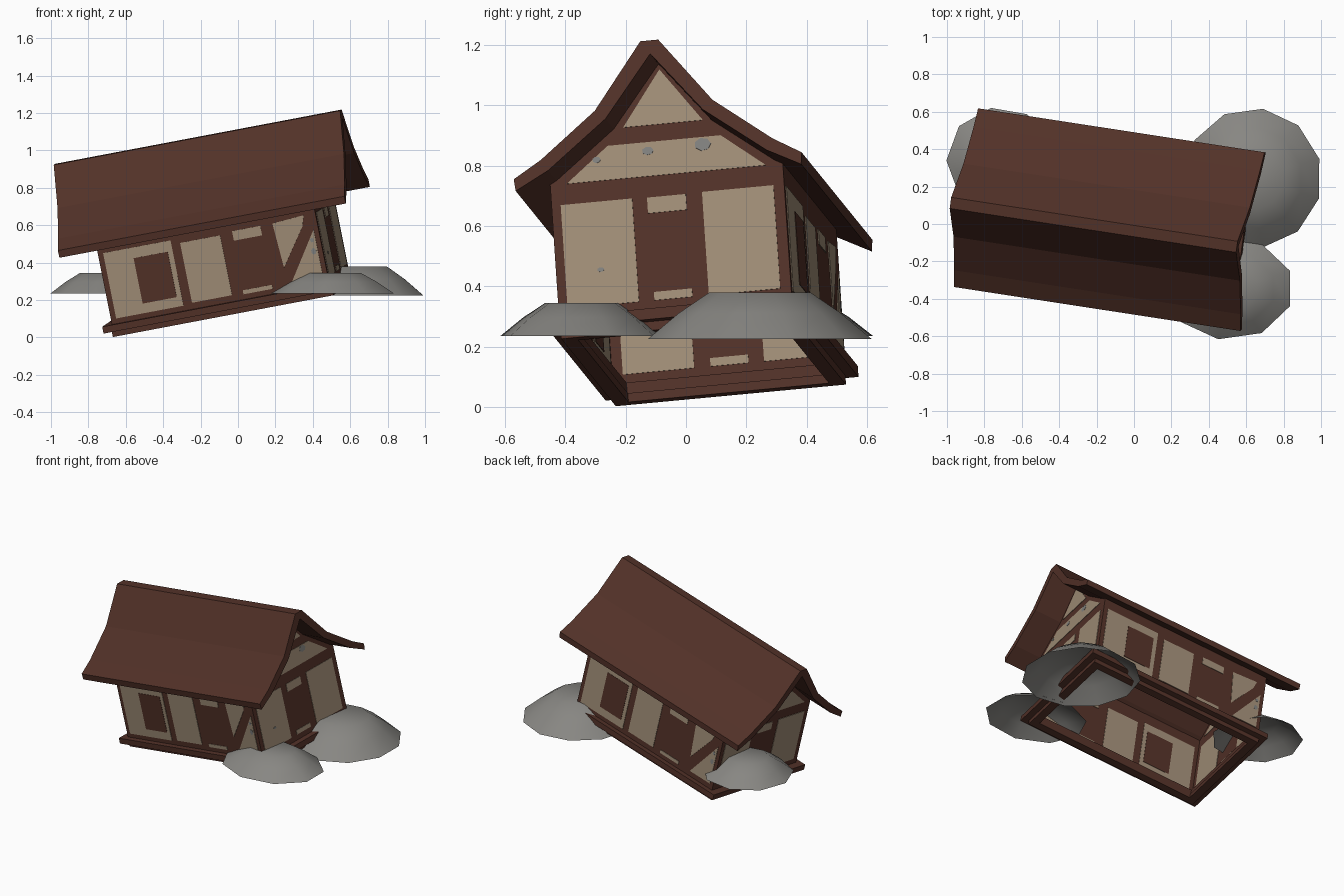
import bpy, bmesh, math
from mathutils import Matrix, Vector

if "Cube" in bpy.data.objects:
    bpy.data.objects.remove(bpy.data.objects["Cube"])


def material(name, rgb):
    m = bpy.data.materials.new(name)
    m.diffuse_color = (*rgb, 1)
    m.use_nodes = True
    m.node_tree.nodes["Principled BSDF"].inputs["Base Color"].default_value = m.diffuse_color
    return m


BROWN = material("dark brown timber", (0.085, 0.031, 0.021))
CREAM = material("cream plaster", (0.355, 0.27, 0.185))
PATCH = material("bare grey plaster", (0.22, 0.22, 0.21))
STONE = material("grey stone", (0.245, 0.24, 0.225))

# Tilted house frame: length, width and up directions
L = Vector((0.9716, -0.149, 0.184)).normalized()
U = L.cross(Vector((0.135, 0.986, 0.093))).normalized()
W = U.cross(L)
HOUSE = Matrix((L, W, U)).transposed().to_4x4()
HOUSE.translation = -0.008 * L + 0.068 * W


def finish(bm, name, mat, matrix=Matrix(), smooth=False):
    bmesh.ops.transform(bm, matrix=matrix, verts=bm.verts)
    me = bpy.data.meshes.new(name)
    bm.to_mesh(me)
    bm.free()
    me.materials.append(mat)
    for p in me.polygons:
        p.use_smooth = smooth
    ob = bpy.data.objects.new(name, me)
    bpy.context.collection.objects.link(ob)
    return ob


def plate(name, pts, thick, mat, matrix):
    """Polygon in xy, extruded evenly about z = 0 (flat sheet when thick is 0)."""
    bm = bmesh.new()
    f = bm.faces.new([bm.verts.new((x, y, -thick / 2)) for x, y in pts])
    if thick:
        ext = bmesh.ops.extrude_face_region(bm, geom=[f])
        vs = [g for g in ext["geom"] if isinstance(g, bmesh.types.BMVert)]
        bmesh.ops.translate(bm, verts=vs, vec=(0, 0, thick))
    bmesh.ops.recalc_face_normals(bm, faces=bm.faces)
    return finish(bm, name, mat, matrix)


def rect(x0, x1, y0, y1):
    return [(x0, y0), (x1, y0), (x1, y1), (x0, y1)]


def disc(x, y, rx, ry, n=7):
    return [(x + rx * math.cos(2 * math.pi * i / n), y + ry * math.sin(2 * math.pi * i / n)) for i in range(n)]


def box(name, x0, x1, y0, y1, z0, z1):
    m = HOUSE @ Matrix.Translation((0, 0, (z0 + z1) / 2))
    plate(name, rect(x0, x1, y0, y1), z1 - z0, BROWN, m)


# Long wall: timber sheet, plaster panels between timbers, window shutter
HL, HW = 0.598, 0.391
long_wall = rect(-HL, HL, 0.2, 0.70)
long_panels = [
    rect(-0.569, -0.198, 0.243, 0.60),
    rect(-0.15, 0.07, 0.25, 0.577),
    rect(0.138, 0.293, 0.535, 0.587),
    rect(0.132, 0.293, 0.243, 0.265),
    [(0.375, 0.343), (0.515, 0.54), (0.535, 0.60), (0.36, 0.587)],
    [(0.395, 0.25), (0.572, 0.25), (0.572, 0.515)],
]
long_patches = [disc(0.55, 0.40, 0.014, 0.018), disc(0.552, 0.46, 0.01, 0.012)]
shutter = rect(-0.412, -0.225, 0.295, 0.543)

# Gable wall
gable_wall = [(-HW, 0.2), (HW, 0.2), (HW, 0.68), (0.17, 0.85), (0, 1.06), (-0.17, 0.85), (-HW, 0.68)]
gable_panels = [
    [(-0.134, 0.842), (0.134, 0.842), (0, 1.026)],
    [(-0.335, 0.67), (0.335, 0.67), (0.19, 0.785), (-0.19, 0.785)],
    rect(-0.36, -0.12, 0.25, 0.60),
    rect(-0.07, 0.06, 0.545, 0.598),
    rect(-0.068, 0.06, 0.25, 0.278),
    rect(0.115, 0.355, 0.25, 0.60),
]
gable_patches = [disc(-0.057, 0.755, 0.02, 0.014), disc(0.128, 0.76, 0.028, 0.022),
                 disc(-0.23, 0.741, 0.014, 0.011), disc(-0.24, 0.37, 0.012, 0.008)]

UPRIGHT = Matrix.Rotation(math.pi / 2, 4, 'X')
QUARTER = Matrix.Rotation(math.pi / 2, 4, 'Z')
for k, (long_name, gable_name) in enumerate([("front", "right_gable"), ("back", "left_gable")]):
    turn = HOUSE @ Matrix.Rotation(math.pi * k, 4, 'Z')
    long_m = turn @ Matrix.Translation((0, -HW, 0)) @ UPRIGHT
    gable_m = turn @ Matrix.Translation((HL, 0, 0)) @ QUARTER @ UPRIGHT
    for name, m, wall, panels, patches in (
            (long_name, long_m, long_wall, long_panels, long_patches),
            (gable_name, gable_m, gable_wall, gable_panels, gable_patches)):
        plate(name + "_wall", wall, 0, BROWN, m)
        for p in panels:
            plate(name + "_plaster_panel", p, 0.006, CREAM, m)
        for p in patches:
            plate(name + "_worn_patch", p, 0.009, PATCH, m)
    plate(long_name + "_shutter", shutter, 0.0095, BROWN, long_m)

# Stepped hollow sill frame under the walls
for name, ox, oy, t, z0, z1 in (("upper_sill", 0.647, 0.425, 0.085, 0.178, 0.215),
                                ("lower_sill", 0.607, 0.387, 0.05, 0.148, 0.178)):
    for s in (-1, 1):
        ya, yb = sorted((s * oy, s * (oy - t)))
        box(name + "_long", -ox, ox, ya, yb, z0, z1)
        xa, xb = sorted((s * ox, s * (ox - t)))
        box(name + "_end", xa, xb, -oy + t, oy - t, z0, z1)

# Roof: flared profile, mirrored, extruded along the house
outer = [(0.03, 1.09), (0.198, 0.87), (0.39, 0.721), (0.484, 0.665)]
inner = [(0.48, 0.625), (0.367, 0.684), (0.164, 0.84), (0.0, 1.045)]
half = outer + inner
profile = half + [(-x, y) for x, y in reversed(half[:-1])]
plate("roof", profile, 1.576, BROWN, HOUSE @ Matrix.Translation((-0.004, -0.002, 0)) @ QUARTER @ UPRIGHT)


# Boulders: low open mounds with a flat crown
def boulder(name, cx, cy, rx, ry, z0, z1, n, phase):
    bm = bmesh.new()
    rings = []
    for r, h in ((1, 0), (0.72, 0.56), (0.45, 1)):
        rings.append([bm.verts.new((
            cx + rx * r * math.cos(phase + 2 * math.pi * i / n),
            cy + ry * r * math.sin(phase + 2 * math.pi * i / n),
            z0 + (z1 - z0) * h)) for i in range(n)])
    for a, b in zip(rings, rings[1:]):
        for i in range(n):
            j = (i + 1) % n
            bm.faces.new((a[i], a[j], b[j], b[i]))
    bm.faces.new(rings[-1])
    finish(bm, name, STONE, smooth=True)


boulder("right_boulder", 0.635, 0.245, 0.37, 0.375, 0.225, 0.38, 11, 0.28)
boulder("front_boulder", 0.51, -0.345, 0.345, 0.275, 0.235, 0.345, 9, 0.35)
boulder("left_boulder", -0.715, 0.34, 0.288, 0.285, 0.235, 0.345, 9, 0.35)
